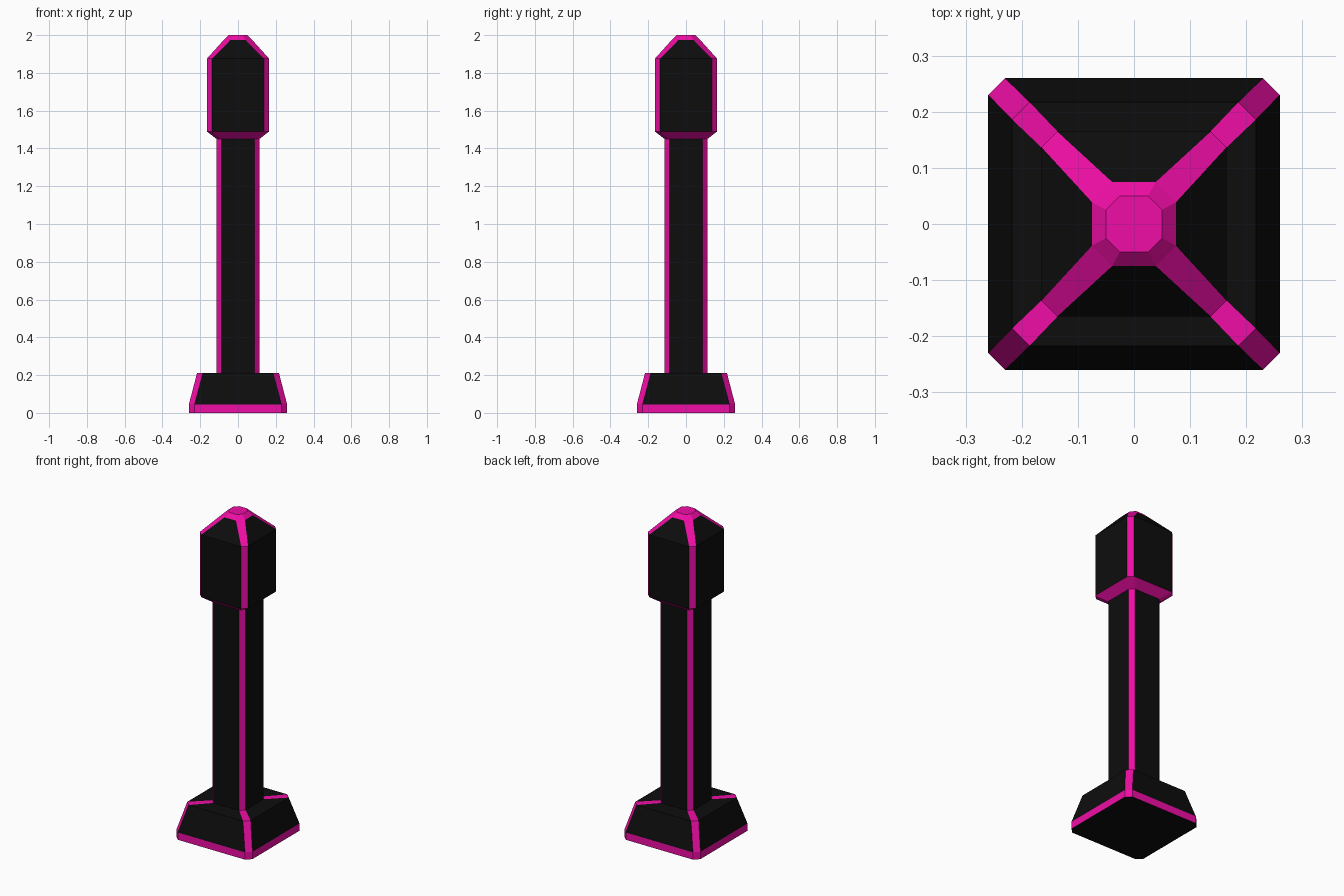
import bpy, bmesh

if "Cube" in bpy.data.objects:
    bpy.data.objects.remove(bpy.data.objects["Cube"])


def material(name, rgb):
    m = bpy.data.materials.new(name)
    m.diffuse_color = (*rgb, 1)
    m.use_nodes = True
    m.node_tree.nodes["Principled BSDF"].inputs["Base Color"].default_value = m.diffuse_color
    return m


BLACK = material("black", (0.004, 0.004, 0.004))
PINK = material("pink", (0.87, 0.004, 0.38))


def ring(bm, half, cut, z):
    """Square outline with chamfered corners; odd-numbered edges are the corners."""
    a = half - cut
    pts = [(-a, -half), (a, -half), (half, -a), (half, a),
           (a, half), (-a, half), (-half, a), (-half, -a)]
    return [bm.verts.new((x, y, z)) for x, y in pts]


def loft(name, sections, pink_bands=(), bottom=None, top=None):
    """Skin chamfered squares; corner strips are pink, sides black unless in pink_bands."""
    bm = bmesh.new()
    rings = [ring(bm, *s) for s in sections]
    for b, (lo, hi) in enumerate(zip(rings, rings[1:])):
        for i in range(8):
            j = (i + 1) % 8
            f = bm.faces.new((lo[i], lo[j], hi[j], hi[i]))
            f.material_index = int(i % 2 == 1 or b in pink_bands)
    if bottom is not None:
        bm.faces.new(rings[0][::-1]).material_index = bottom
    if top is not None:
        bm.faces.new(rings[-1]).material_index = top
    mesh = bpy.data.meshes.new(name)
    bm.to_mesh(mesh)
    bm.free()
    mesh.materials.append(BLACK)
    mesh.materials.append(PINK)
    obj = bpy.data.objects.new(name, mesh)
    bpy.context.collection.objects.link(obj)
    return obj


# Flared foot with a pink skirting band and a flat ledge around the column
loft("base", [(0.26, 0.03, 0), (0.26, 0.03, 0.045), (0.217, 0.031, 0.21),
              (0.113, 0.026, 0.21)], pink_bands=(0,), bottom=0)

# Straight shaft
loft("column", [(0.113, 0.026, 0.21), (0.113, 0.026, 1.45)])

# Head: pink collar, block, tapered roof and small pink cap
loft("head", [(0.113, 0.026, 1.45), (0.165, 0.028, 1.49), (0.165, 0.028, 1.875),
              (0.075, 0.036, 1.975), (0.05, 0.025, 2.0)],
     pink_bands=(0, 3), top=1)
